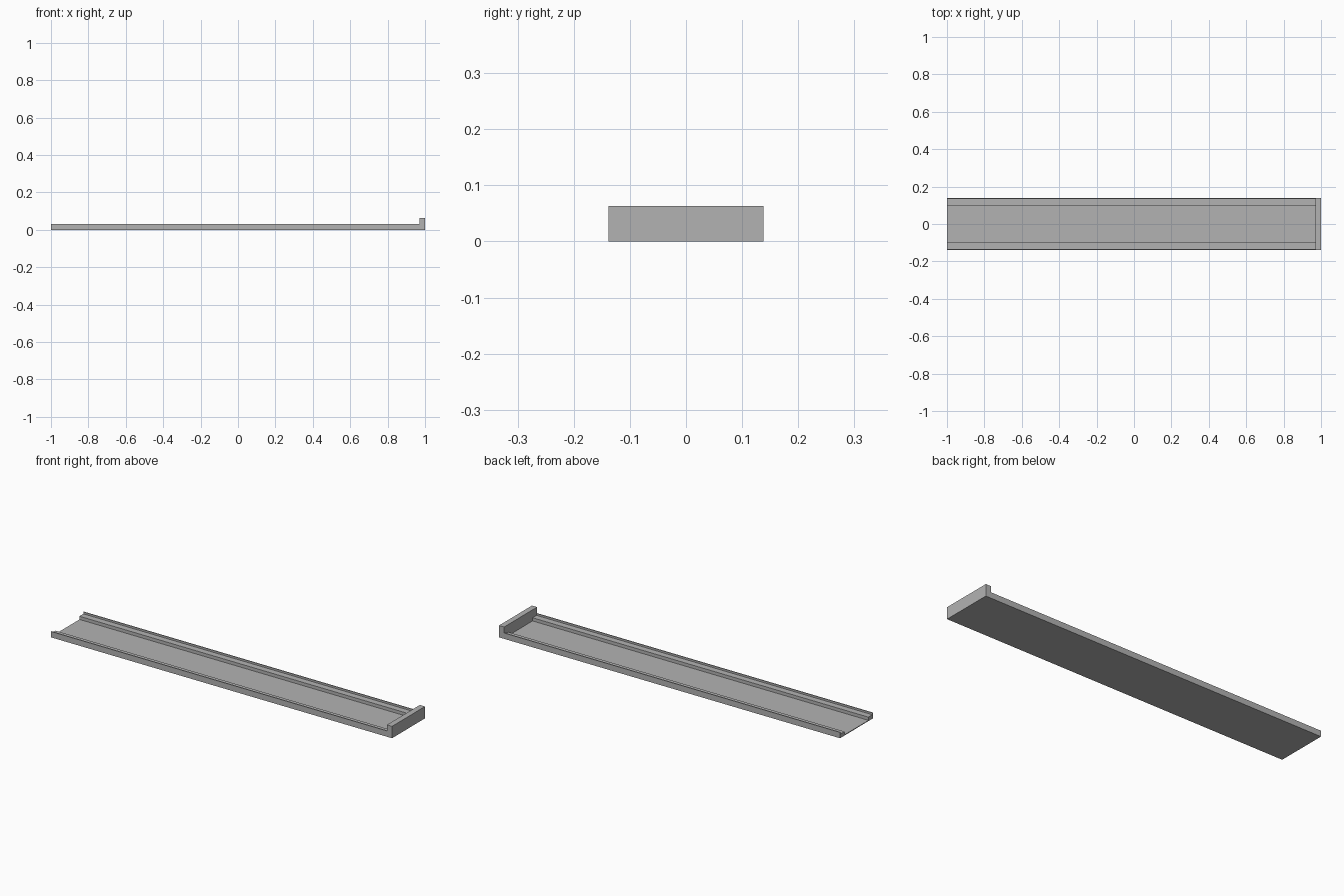
import bpy
import bmesh

cube = bpy.data.objects.get("Cube")
if cube:
    bpy.data.objects.remove(cube, do_unlink=True)

HALF_W = 0.138
WALL_X = 0.97

grey = bpy.data.materials.new("plain_grey")
grey.use_nodes = True
colour = (0.45, 0.45, 0.45, 1)
grey.diffuse_color = colour
grey.node_tree.nodes["Principled BSDF"].inputs["Base Color"].default_value = colour


def extrude_profile(name, points, x0, x1):
    """Sweep a closed (y, z) outline along x."""
    bm = bmesh.new()
    face = bm.faces.new([bm.verts.new((x0, y, z)) for y, z in points])
    swept = bmesh.ops.extrude_face_region(bm, geom=[face])
    verts = [v for v in swept["geom"] if isinstance(v, bmesh.types.BMVert)]
    bmesh.ops.translate(bm, verts=verts, vec=(x1 - x0, 0, 0))
    bmesh.ops.recalc_face_normals(bm, faces=bm.faces)
    mesh = bpy.data.meshes.new(name)
    bm.to_mesh(mesh)
    bm.free()
    mesh.materials.append(grey)
    obj = bpy.data.objects.new(name, mesh)
    bpy.context.collection.objects.link(obj)
    return obj


# Channel: thin floor, a ledge along each side and a narrow outer lip
half = [(HALF_W, 0), (HALF_W, 0.031), (0.133, 0.031),
        (0.133, 0.021), (0.1, 0.021), (0.1, 0.004)]
outline = half + [(-y, z) for y, z in reversed(half)]
extrude_profile("channel_tray", outline, -1, WALL_X)

# Taller stop wall closing one end
wall = [(-HALF_W, 0), (HALF_W, 0), (HALF_W, 0.063), (-HALF_W, 0.063)]
extrude_profile("end_wall", wall, WALL_X, 1)
